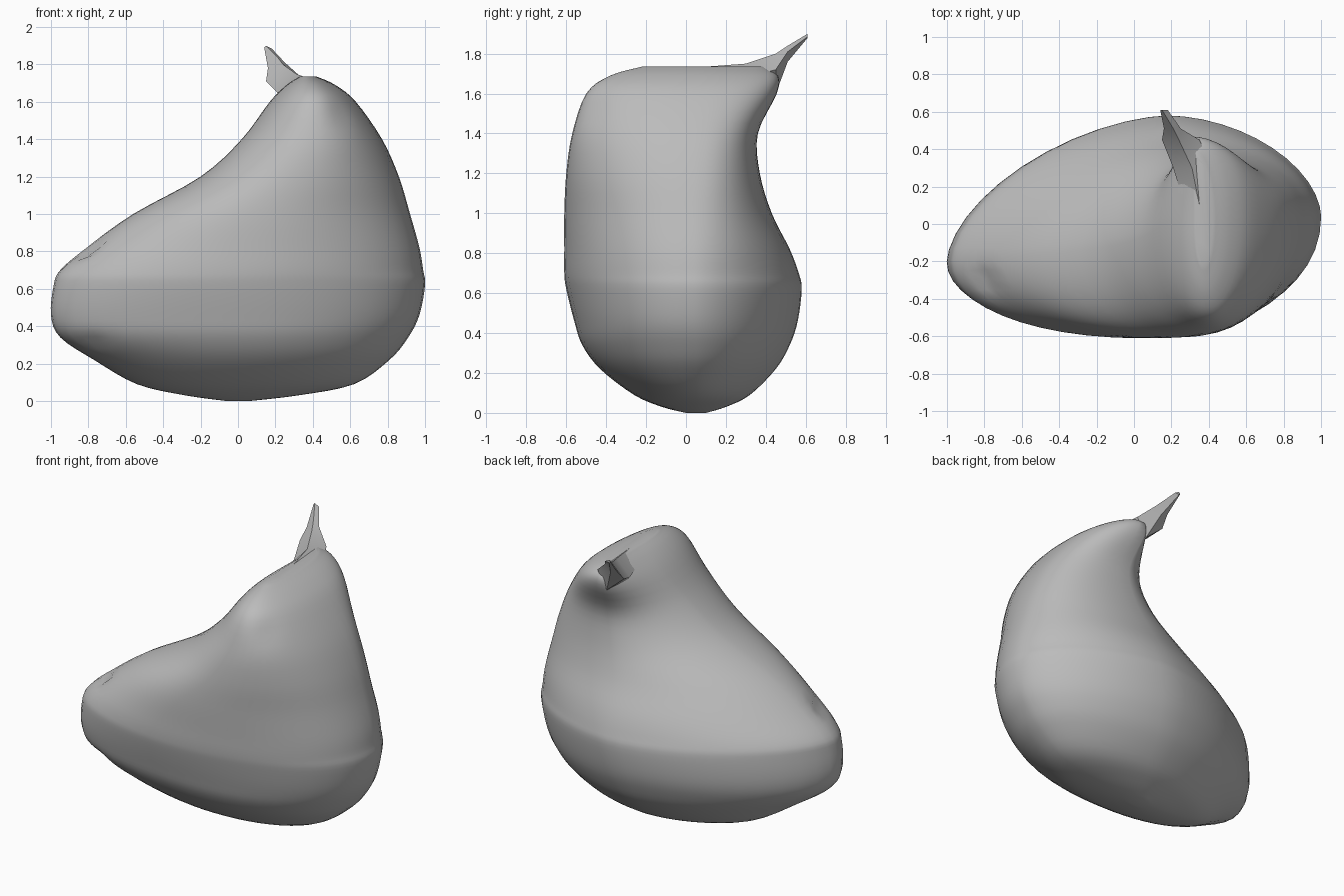
import bpy
import bmesh
from math import cos, sin, pi, exp
from mathutils import Vector

default_cube = bpy.data.objects.get("Cube")
if default_cube:
    bpy.data.objects.remove(default_cube, do_unlink=True)

SEGMENTS = 48
STEPS = 4


def make_material(name, colour):
    material = bpy.data.materials.new(name)
    material.use_nodes = True
    material.diffuse_color = colour
    material.node_tree.nodes["Principled BSDF"].inputs["Base Color"].default_value = colour
    return material


def spline(before, start, end, after, t):
    """Catmull-Rom blend of four equally long tuples."""
    return [0.5 * (2 * b + (c - a) * t + (2 * a - 5 * b + 4 * c - d) * t ** 2
                   + (3 * b - a - 3 * c + d) * t ** 3)
            for a, b, c, d in zip(before, start, end, after)]


def refine(sections):
    """Insert smooth in-between sections."""
    last = len(sections) - 1
    result = []
    for i in range(last):
        neighbours = [sections[min(max(i + k, 0), last)] for k in (-1, 0, 1, 2)]
        result += [spline(*neighbours, step / STEPS) for step in range(STEPS)]
    return result + [sections[last]]


def outline(section):
    """Lopsided oval: the four extremes are joined by superellipse arcs."""
    z, left, right, front, back, front_x, back_x, left_y, right_y, fullness = section
    points = []
    for i in range(SEGMENTS):
        angle = 2 * pi * i / SEGMENTS
        c, s = cos(angle), sin(angle)
        if s < 0:
            power = 2 / 2.1
        else:
            power = 2 / (fullness if c > 0 else 1.65)
        across, along = abs(c) ** power, abs(s) ** power
        side_x, side_y = (right, right_y) if c > 0 else (left, left_y)
        end_x, end_y = (back_x, back) if s > 0 else (front_x, front)
        points.append(Vector((end_x + (side_x - end_x) * across,
                              side_y + (end_y - side_y) * along, z)))
    return points


def loft(name, rings, material):
    """Skin a stack of equal rings and close both ends."""
    bm = bmesh.new()
    loops = [[bm.verts.new(p) for p in ring] for ring in rings]
    for low, high in zip(loops, loops[1:]):
        for i in range(len(low)):
            j = (i + 1) % len(low)
            bm.faces.new((low[i], low[j], high[j], high[i]))
    for loop in (loops[0], loops[-1]):
        bm.faces.new(loop)
    bmesh.ops.recalc_face_normals(bm, faces=bm.faces)
    mesh = bpy.data.meshes.new(name)
    bm.to_mesh(mesh)
    bm.free()
    mesh.materials.append(material)
    obj = bpy.data.objects.new(name, mesh)
    bpy.context.collection.objects.link(obj)
    return obj


def smooth(obj, angle):
    bpy.ops.object.select_all(action="DESELECT")
    obj.select_set(True)
    bpy.context.view_layer.objects.active = obj
    bpy.ops.object.shade_smooth_by_angle(angle=angle)


fabric = make_material("grey fabric", (0.5, 0.5, 0.5, 1))

# Sagging bag: height, left, right, front, back, front x, back x, left y, right y,
# fullness of the back left quarter
bag_sections = [
    (0, -.06, .06, 0, .1, 0, 0, .05, .05, 1.8),
    (.03, -.28, .32, -.12, .2, 0, .05, .02, .05, 1.8),
    (.09, -.54, .62, -.26, .32, 0, .1, -.02, .05, 1.8),
    (.22, -.77, .81, -.43, .45, 0, .12, -.1, .05, 1.8),
    (.34, -.95, .91, -.52, .52, 0, .14, -.18, .05, 1.8),
    (.46, -1, .97, -.56, .56, 0, .15, -.2, .04, 1.8),
    (.62, -.985, 1, -.6, .58, 0, .18, -.2, .04, 1.8),
    (.7, -.95, .99, -.61, .565, .03, .2, -.19, .04, 1.8),
    (.82, -.81, .97, -.61, .52, .08, .21, -.19, .04, 1.9),
    (1, -.56, .92, -.61, .43, .16, .25, -.17, .04, 2.1),
    (1.2, -.2, .86, -.6, .37, .29, .31, -.13, .04, 2.3),
    (1.4, .02, .77, -.57, .36, .38, .34, -.08, .04, 2.5),
    (1.6, .17, .63, -.5, .455, .4, .3, 0, .04, 2.5),
    (1.69, .26, .52, -.38, .46, .39, .3, 0, .04, 2.3),
    (1.735, .33, .42, -.22, .39, .37, .31, 0, .02, 2),
]
bag_rings = [outline(section) for section in refine(bag_sections)]

# Puckers in the cloth: centre, radius, push
puckers = [
    (Vector((.5, -.42, 1.5)), .07, Vector((-.015, .02, 0))),
    (Vector((-.8, -.4, .28)), .06, Vector((.02, .03, .02))),
    (Vector((-.8, -.3, .8)), .06, Vector((.02, .02, -.02))),
]
for ring in bag_rings:
    for point in ring:
        for centre, radius, push in puckers:
            point += push * exp(-((point - centre).length / radius) ** 2)

bag_body = loft("bag_body", bag_rings, fabric)
smooth(bag_body, pi / 3)

# Gathered corner: y, left x and z, top x and z, right x and z, bottom x and z
corner_sections = [
    (.1, .27, 1.67, .35, 1.735, .42, 1.7, .34, 1.6),
    (.3, .21, 1.65, .31, 1.75, .42, 1.68, .31, 1.56),
    (.45, .15, 1.71, .24, 1.8, .35, 1.72, .28, 1.6),
    (.51, .16, 1.78, .21, 1.84, .25, 1.81, .21, 1.76),
    (.61, .14, 1.89, .15, 1.9, .18, 1.885, .15, 1.88),
]
corner_rings = [[Vector((x, y, z)) for x, z in zip(values[::2], values[1::2])]
                for y, *values in corner_sections]
gathered_corner = loft("gathered_corner", corner_rings, fabric)
smooth(gathered_corner, pi / 6)
